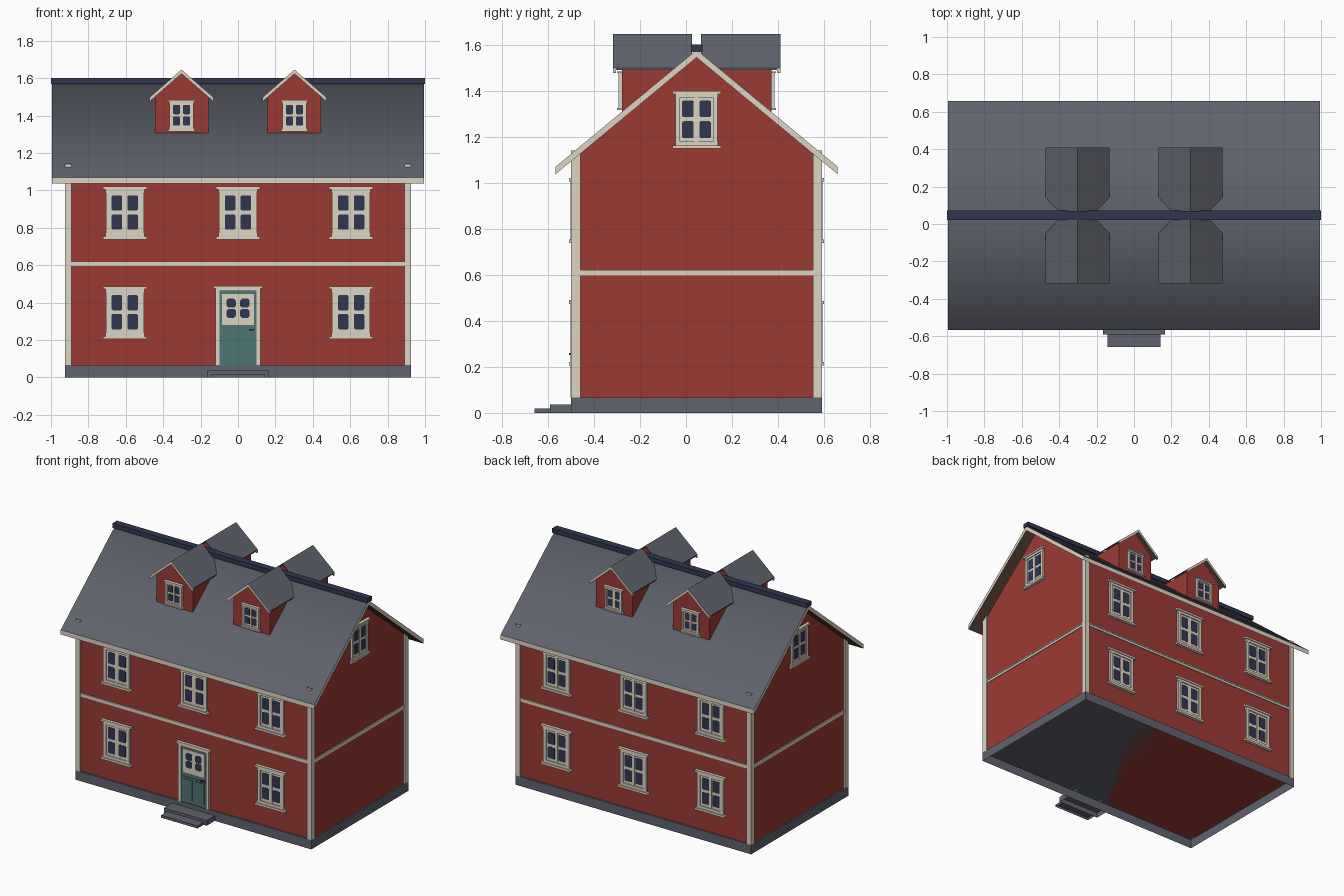
import bpy, bmesh
from math import radians
from mathutils import Matrix

cube = bpy.data.objects.get("Cube")
if cube:
    bpy.data.objects.remove(cube, do_unlink=True)

COLOURS = {
    "wall_red": (0.335, 0.042, 0.033),
    "trim_cream": (0.72, 0.66, 0.55),
    "roof_slate": (0.118, 0.125, 0.155),
    "glass_navy": (0.03, 0.037, 0.08),
    "door_green": (0.078, 0.18, 0.17),
    "underside_brown": (0.11, 0.065, 0.042),
}
MATS = []
for mat_name, rgb in COLOURS.items():
    m = bpy.data.materials.new(mat_name)
    m.use_nodes = True
    m.diffuse_color = (*rgb, 1)
    m.node_tree.nodes["Principled BSDF"].inputs["Base Color"].default_value = (*rgb, 1)
    MATS.append(m)
RED, CREAM, SLATE, NAVY, GREEN, BROWN = range(len(MATS))

MID = 0.046                # depth of the ridge line
HALF_X, HALF_Y = 0.925, 0.545
WALL_X, WALL_Y = 0.915, 0.533
FRONT, SIDE_A, BACK, SIDE_B = 0, 90, 180, -90
BOTTOM, TOP = 0, 1         # end faces of an upright block


def place(x, y, z, angle=FRONT):
    """Local frame: x across, y up, z outwards from the chosen side."""
    return (Matrix.Translation((x, y, z)) @ Matrix.Rotation(radians(angle), 4, 'Z')
            @ Matrix.Rotation(radians(90), 4, 'X'))


def prism(bm, pts, w0, w1, mat):
    """Extrude a 2D outline from depth w0 to w1."""
    a = [bm.verts.new((u, v, w0)) for u, v in pts]
    b = [bm.verts.new((u, v, w1)) for u, v in pts]
    faces = [bm.faces.new(a[::-1]), bm.faces.new(b)]
    for i in range(len(pts)):
        j = (i + 1) % len(pts)
        faces.append(bm.faces.new((a[i], a[j], b[j], b[i])))
    for f in faces:
        f.material_index = mat
    return faces


def box(bm, u0, u1, v0, v1, w0, w1, mat):
    return prism(bm, [(u0, v0), (u1, v0), (u1, v1), (u0, v1)], w0, w1, mat)


def pane(bm, u0, u1, v0, v1, w0, w1, c=0.006):
    """Glass plate with clipped corners."""
    prism(bm, [(u0 + c, v0), (u1 - c, v0), (u1, v0 + c), (u1, v1 - c),
               (u1 - c, v1), (u0 + c, v1), (u0, v1 - c), (u0, v0 + c)], w0, w1, NAVY)


def finish(name, bm, matrix=Matrix()):
    bmesh.ops.transform(bm, matrix=matrix, verts=bm.verts)
    bmesh.ops.recalc_face_normals(bm, faces=bm.faces)
    mesh = bpy.data.meshes.new(name)
    for m in MATS:
        mesh.materials.append(m)
    bm.to_mesh(mesh)
    bm.free()
    ob = bpy.data.objects.new(name, mesh)
    bpy.context.collection.objects.link(ob)
    return ob


def block(name, x0, x1, y0, y1, z0, z1, mat, open_end=None):
    bm = bmesh.new()
    faces = box(bm, x0, x1, y0, y1, z0, z1, mat)
    if open_end is not None:
        bmesh.ops.delete(bm, geom=[faces[open_end]], context='FACES_ONLY')
    finish(name, bm)


def gable_body(name, half, base, eave, peak, w0, w1, matrix):
    bm = bmesh.new()
    prism(bm, [(-half, base), (half, base), (half, eave), (0, peak), (-half, eave)], w0, w1, RED)
    finish(name, bm, matrix)


def gable_roof(name, half, eave, peak, thick, w0, w1, edge, matrix):
    """Folded slab: slate on top, brown below, chosen colour on the edges."""
    bm = bmesh.new()
    prism(bm, [(0, peak), (half, eave), (half, eave - thick), (0, peak - thick),
               (-half, eave - thick), (-half, eave)], w0, w1, edge)
    ob = finish(name, bm, matrix)
    for p in ob.data.polygons:
        if p.normal.z > 0.3:
            p.material_index = SLATE
        elif p.normal.z < -0.3:
            p.material_index = BROWN
    return ob


def window(name, matrix, su=1.0, sv=1.0):
    bm = bmesh.new()
    box(bm, -.082, .082, -.115, .115, -.005, .007, CREAM)         # sash
    for k in (-1, 1):
        lo, hi = sorted((k * .080, k * .102))
        box(bm, lo, hi, -.125, .118, -.005, .014, CREAM)          # side casing
        lo, hi = sorted((k * .014, k * .070))
        for v0, v1 in ((.012, .094), (-.090, -.008)):
            pane(bm, lo, hi, v0, v1, .004, .0085)
    box(bm, -.010, .010, -.108, .108, 0, .011, CREAM)             # centre post
    box(bm, -.104, .104, .108, .126, -.005, .015, CREAM)          # head
    box(bm, -.118, .118, .126, .140, -.005, .021, CREAM)          # cornice
    box(bm, -.104, .104, -.127, -.108, -.005, .014, CREAM)        # apron
    box(bm, -.118, .118, -.142, -.127, -.005, .021, CREAM)        # sill
    finish(name, bm, matrix @ Matrix.Diagonal((su, sv, 1, 1)))


# Base (hollow underneath), walls and roof
block("plinth", -HALF_X, HALF_X, MID - HALF_Y, MID + HALF_Y, 0, .066, SLATE, BOTTOM)
gable_body("walls", WALL_Y, .066, 1.112, 1.55, -WALL_X, WALL_X, place(0, MID, 0, SIDE_A))
roof = gable_roof("main_roof", .612, 1.07, 1.577, .033, -.995, .995, CREAM,
                  place(0, MID, 0, SIDE_A))
for p in roof.data.polygons:
    p.use_smooth = p.material_index == SLATE
block("ridge_cap", -1, 1, MID - .025, MID + .025, 1.568, 1.6, NAVY)

# Corner posts, hollow at the tips that just break through the roof
for sx in (-1, 1):
    for sy in (-1, 1):
        xs = sorted((sx * HALF_X, sx * .89))
        ys = sorted((MID + sy * HALF_Y, MID + sy * .505))
        block("corner_post", *xs, *ys, .066, 1.14, CREAM, TOP)

# Belt boards between the storeys
for angle, half, out in ((FRONT, .89, WALL_Y), (BACK, .89, WALL_Y),
                         (SIDE_A, .505, WALL_X), (SIDE_B, .505, WALL_X)):
    bm = bmesh.new()
    box(bm, -half, half, .596, .612, out - .01, out + .005, CREAM)
    box(bm, -half, half, .612, .621, out - .01, out + .009, CREAM)
    finish("belt_board", bm, place(0, MID, 0, angle))

# Windows on the long walls and gables
for angle, y in ((FRONT, MID - WALL_Y), (BACK, MID + WALL_Y)):
    for x in (-.605, 0, .605):
        window("upper_window", place(x, y, .88, angle))
        if x or angle == BACK:
            window("lower_window", place(x, y, .347, angle))
for angle, x in ((SIDE_A, WALL_X), (SIDE_B, -WALL_X)):
    window("gable_window", place(x, MID, 1.274, angle), .89, .89)

# Dormers with cream boards along the front edge of each little roof
for angle, sy in ((FRONT, -1), (BACK, 1)):
    for x in (-.302, .302):
        here = place(x, MID, 0, angle)
        gable_body("dormer_walls", .143, 1.295, 1.505, 1.634, .03, .325, here)
        gable_roof("dormer_roof", .17, 1.498, 1.646, .008, .02, .35, SLATE, here)
        gable_roof("dormer_boards", .17, 1.498, 1.646, .022, .35, .364, CREAM, here)
        window("dormer_window", place(x, MID + sy * .325, 1.4, angle), .64, .6)

# Front door
bm = bmesh.new()
box(bm, -.098, .098, .066, .462, -.005, .006, GREEN)
for k in (-1, 1):
    lo, hi = sorted((k * .098, k * .120))
    box(bm, lo, hi, .066, .465, -.005, .014, CREAM)
    lo, hi = sorted((k * .012, k * .082))
    box(bm, lo, hi, .09, .235, 0, .010, GREEN)
    lo, hi = sorted((k * .012, k * .062))
    for v0, v1 in ((.318, .367), (.373, .422)):
        pane(bm, lo, hi, v0, v1, .006, .0125, .01)
box(bm, -.085, .085, .280, .446, 0, .010, CREAM)
box(bm, -.090, .090, .240, .252, 0, .012, GREEN)
box(bm, -.120, .120, .462, .476, -.005, .015, CREAM)
box(bm, -.132, .132, .476, .490, -.005, .021, CREAM)
box(bm, .060, .086, .252, .260, 0, .022, NAVY)
finish("front_door", bm, place(0, MID - WALL_Y, 0))

# Entrance steps, hollow underneath
block("upper_step", -.167, .167, -.59, MID - HALF_Y, 0, .037, SLATE, BOTTOM)
block("lower_step", -.143, .143, -.658, -.59, 0, .018, SLATE, BOTTOM)
